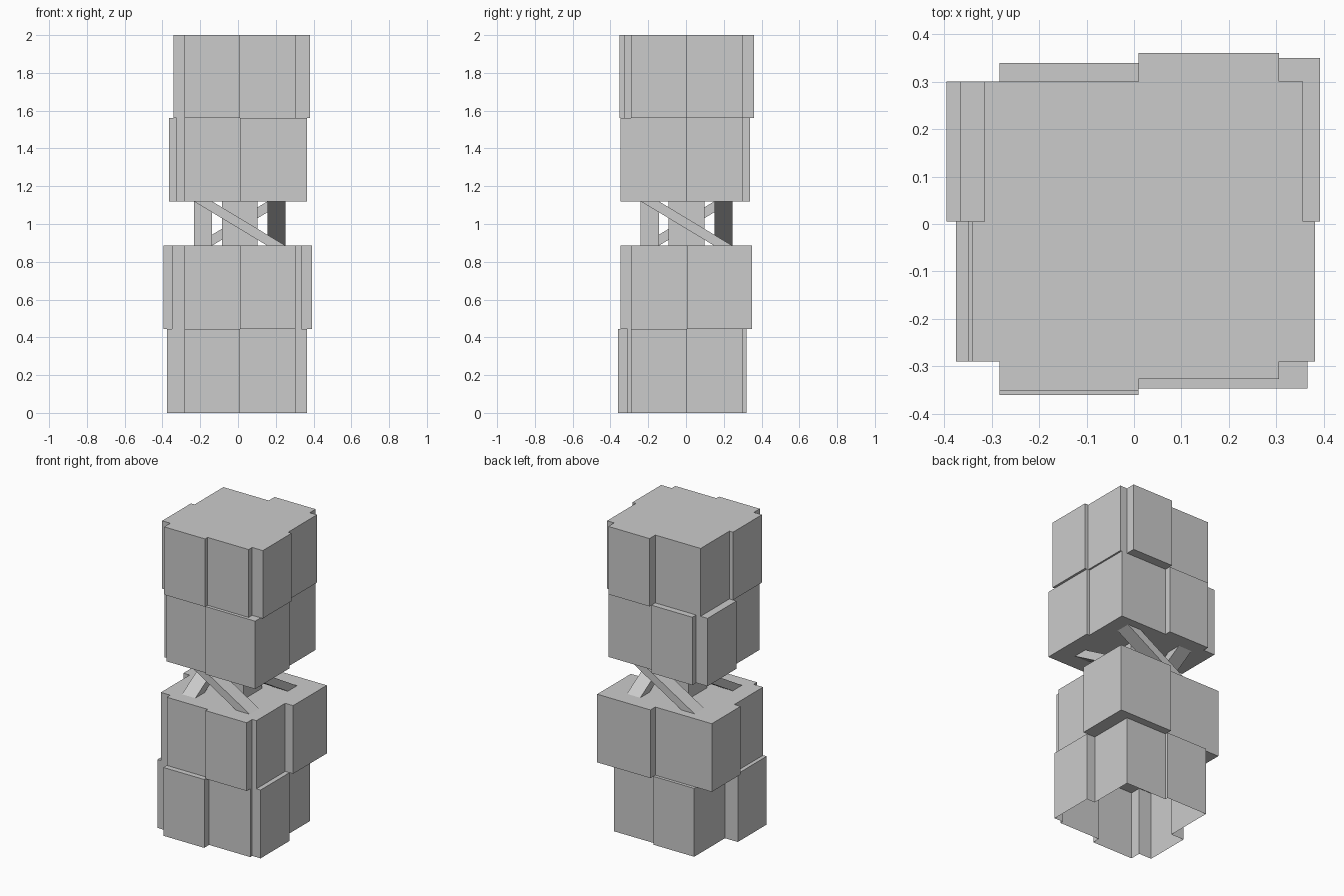
import bpy, bmesh, math
from mathutils import Matrix, Vector

if "Cube" in bpy.data.objects:
    bpy.data.objects.remove(bpy.data.objects["Cube"])

# Core footprint limits and the mid-lines that split each side in two
X0, XM, X1 = -0.283, 0.01, 0.305
Y0, YM, Y1 = -0.29, 0.005, 0.30
Z = [0.0, 0.443, 0.885, 1.12, 1.56, 2.0]


def prism(name, pts, extrude, open_base=False):
    """Extrude a closed outline along a vector, optionally leaving the base open."""
    bm = bmesh.new()
    base = bm.faces.new([bm.verts.new(p) for p in pts])
    ext = bmesh.ops.extrude_face_region(bm, geom=[base], use_keep_orig=True)
    verts = [g for g in ext["geom"] if isinstance(g, bmesh.types.BMVert)]
    bmesh.ops.translate(bm, verts=verts, vec=extrude)
    bmesh.ops.recalc_face_normals(bm, faces=bm.faces)
    if open_base:
        bmesh.ops.delete(bm, geom=[base], context='FACES_ONLY')
    me = bpy.data.meshes.new(name)
    bm.to_mesh(me)
    bm.free()
    ob = bpy.data.objects.new(name, me)
    bpy.context.collection.objects.link(ob)
    return ob


def storey(name, z0, z1, front, right, back, left, filled=(), open_base=False):
    """Block whose eight half-side panels stand out by different amounts."""
    (fl, fr), (rf, rb), (br, bl), (lb, lf) = front, right, back, left
    pts = [(X0, fl), (XM, fl), (XM, fr)]
    pts += [(rf, fr)] if "front_right" in filled else [(X1, fr), (X1, Y0), (rf, Y0)]
    pts += [(rf, YM), (rb, YM)]
    pts += [(rb, br)] if "back_right" in filled else [(rb, Y1), (X1, Y1), (X1, br)]
    pts += [(XM, br), (XM, bl), (X0, bl), (X0, Y1)]
    pts += [(lb, Y1), (lb, YM), (lf, YM), (lf, Y0), (X0, Y0)]
    outline = [p for i, p in enumerate(pts) if p != pts[i - 1]]
    return prism(name, [(x, y, z0) for x, y in outline], Vector((0, 0, z1 - z0)), open_base)


# Lower pair of storeys (the ground storey is an open-bottomed shell)
storey("storey_1", Z[0], Z[1], (-0.36, -0.31), (0.365, X1), (Y1, 0.32), (X0, -0.375),
       open_base=True)
storey("storey_2", Z[1], Z[2], (-0.325, -0.347), (0.335, 0.392), (0.35, Y1), (-0.395, -0.35),
       filled=("back_right",))

# Upper pair of storeys
storey("storey_3", Z[3], Z[4], (-0.33, -0.347), (0.366, 0.345), (Y1, 0.339), (-0.365, -0.325),
       filled=("front_right",))
storey("storey_4", Z[4], Z[5], (-0.352, -0.326), (0.381, 0.356), (0.36, Y1), (-0.315, -0.341))

# Central column in the open gap
CX, CY, H = 0.009, 0.003, 0.095
prism("central_column",
      [(CX + a * H, CY + b * H, Z[2]) for a, b in ((-1, -1), (1, -1), (1, 1), (-1, 1))],
      Vector((0, 0, Z[3] - Z[2])))

# Four slanted braces, one per side of the gap
OUT, INN = 0.243, 0.147
for i, side in enumerate(("front", "right", "back", "left")):
    brace = prism(side + "_brace",
                  [(-OUT, -OUT, Z[3]), (INN, -OUT, Z[2]), (OUT, -OUT, Z[2]), (-INN, -OUT, Z[3])],
                  Vector((0, OUT - INN, 0)))
    brace.data.transform(Matrix.Translation((CX, CY, 0)) @ Matrix.Rotation(i * math.pi / 2, 4, 'Z'))
